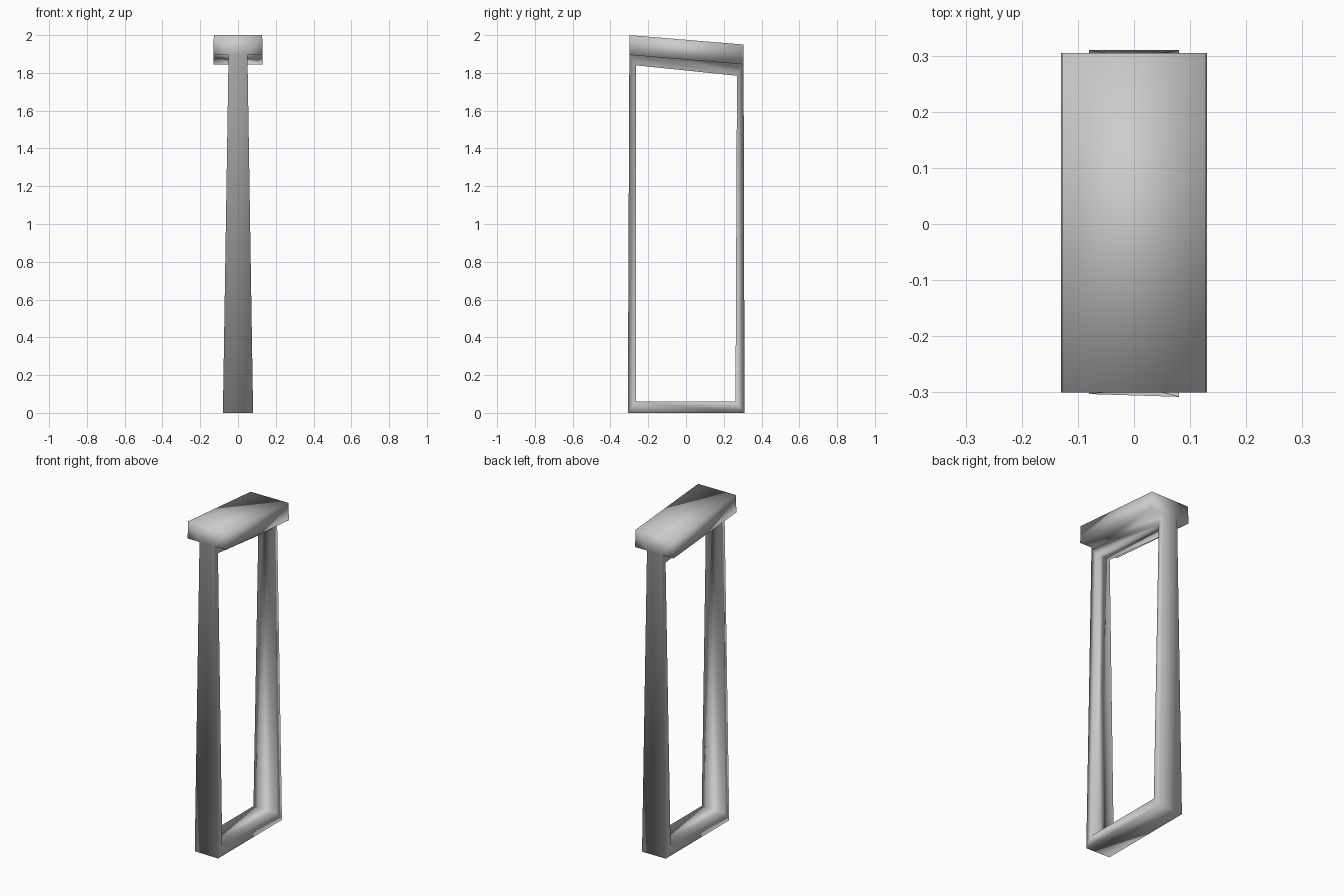
import bpy, bmesh
from mathutils import Vector

if "Cube" in bpy.data.objects:
    bpy.data.objects.remove(bpy.data.objects["Cube"])

# Side profile (y, z) of the frame: outer and inner corners, front-bottom first
outer = [(-0.305, 0.0), (0.31, 0.0), (0.305, 1.845), (-0.30, 1.895)]
inner = [(-0.265, 0.06), (0.262, 0.06), (0.27, 1.785), (-0.265, 1.84)]


def half_width(z):
    # The frame tapers from a wide foot to a narrow top
    return 0.08 - 0.03 * min(z / 1.85, 1.0)


bm = bmesh.new()


def side(points, sign):
    return [bm.verts.new((sign * half_width(z), y, z)) for y, z in points]


out_l, out_r = side(outer, -1), side(outer, 1)
in_l, in_r = side(inner, -1), side(inner, 1)

# Four-sided tapered frame
top_face = None
for i in range(4):
    j = (i + 1) % 4
    bm.faces.new((out_l[i], out_l[j], in_l[j], in_l[i]))
    bm.faces.new((out_r[j], out_r[i], in_r[i], in_r[j]))
    bm.faces.new((in_l[i], in_l[j], in_r[j], in_r[i]))
    f = bm.faces.new((out_l[j], out_l[i], out_r[i], out_r[j]))
    if i == 2:
        top_face = f

# Slight skew of the front foot
out_r[0].co.y = -0.308
out_l[0].co.y = -0.303
bmesh.ops.recalc_face_normals(bm, faces=bm.faces)


def extrude_top(face):
    new = bmesh.ops.extrude_discrete_faces(bm, faces=[face])["faces"][0]
    return new


# Overhanging ledge, then the sloped cap block
ledge = bmesh.ops.extrude_face_region(bm, geom=[top_face])["geom"]
ledge_face = [g for g in ledge if isinstance(g, bmesh.types.BMFace)][0]
bmesh.ops.delete(bm, geom=[top_face], context="FACES_ONLY") if top_face.is_valid else None
for v in ledge_face.verts:
    v.co.x = 0.13 if v.co.x > 0 else -0.13
cap = bmesh.ops.extrude_face_region(bm, geom=[ledge_face])["geom"]
cap_face = [g for g in cap if isinstance(g, bmesh.types.BMFace)][0]
bmesh.ops.delete(bm, geom=[ledge_face], context="FACES_ONLY") if ledge_face.is_valid else None
for v in cap_face.verts:
    v.co += Vector((0, 0, 0.105))
    v.co.x *= 0.985

# Drop the zero-area strips at the ledge's ends
bmesh.ops.dissolve_degenerate(bm, dist=1e-5, edges=bm.edges)
bmesh.ops.recalc_face_normals(bm, faces=bm.faces)

mesh = bpy.data.meshes.new("capped_frame")
bm.to_mesh(mesh)
bm.free()
mesh.shade_smooth()
obj = bpy.data.objects.new("capped_frame", mesh)
bpy.context.collection.objects.link(obj)
